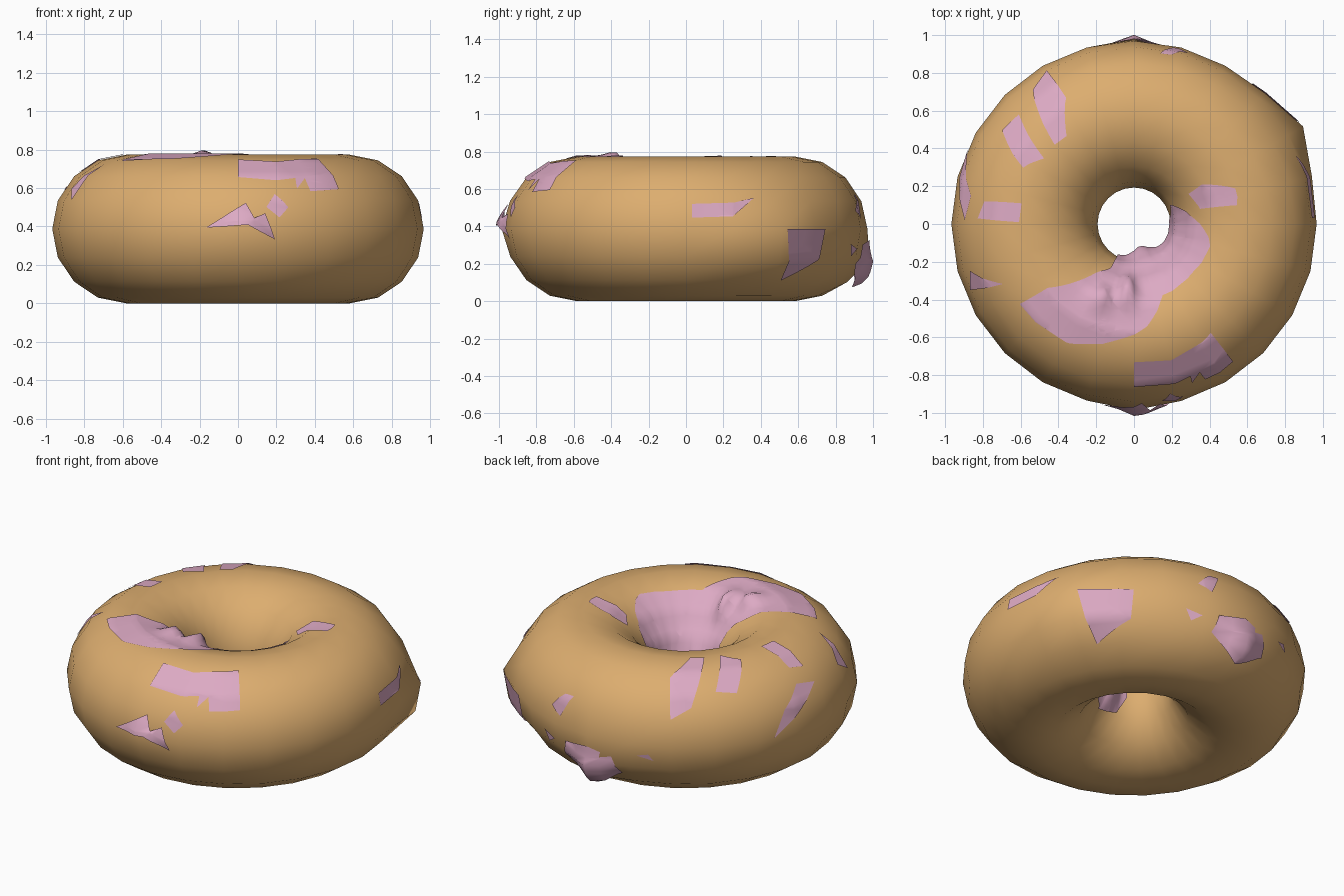
import bpy, bmesh
from math import sin, cos, acos, atan2, hypot, radians, degrees, exp, floor
from mathutils import Vector

if "Cube" in bpy.data.objects:
    bpy.data.objects.remove(bpy.data.objects["Cube"])

R, T, ZC = 0.58, 0.387, 0.387      # ring radius, tube radius, centre height
NU, NV = 24, 16                    # segments around ring / around tube
DU, DV = 360 / NU, 360 / NV

# lumps as (u, v, height, u width, v width); u = round the ring, v = round the tube
DOUGH_LUMPS = [(31, -12, 0.09, 11, 22), (90, -27, 0.05, 9, 16), (-88, 2, 0.02, 9, 16)]
ICING_LUMPS = [(91, -36, 0.06, 6, 12), (-88, 5, 0.035, 6, 10),
               (-114, 112, 0.05, 7, 11), (-96, 124, 0.075, 7, 12),
               (-75, 182, 0.065, 26, 22)]


def wrap(a):
    return (a + 180) % 360 - 180


def lift(u, v, lumps):
    return sum(h * exp(-(wrap(u - a) / wu) ** 2 - (wrap(v - b) / wv) ** 2)
               for a, b, h, wu, wv in lumps)


def normal(u, v):
    u, v = radians(u), radians(v)
    return Vector((cos(u) * cos(v), sin(u) * cos(v), sin(v)))


def ring_point(i, j):
    u, v = i * DU, j * DV
    centre = Vector((R * cos(radians(u)), R * sin(radians(u)), ZC))
    return centre + normal(u, v) * (T + lift(u, v, DOUGH_LUMPS))


def on_dough(u, v):
    """Point lying on the faceted dough surface."""
    i, j = floor(u / DU), floor(v / DV)
    s, t = u / DU - i, v / DV - j
    low = ring_point(i, j).lerp(ring_point(i + 1, j), s)
    high = ring_point(i, j + 1).lerp(ring_point(i + 1, j + 1), s)
    return low.lerp(high, t)


def material(name, rgb):
    m = bpy.data.materials.new(name)
    m.diffuse_color = (*rgb, 1)
    m.use_nodes = True
    m.node_tree.nodes["Principled BSDF"].inputs["Base Color"].default_value = m.diffuse_color
    return m


def finish(bm, name, mat):
    for f in bm.faces:
        f.smooth = True
    mesh = bpy.data.meshes.new(name)
    bm.to_mesh(mesh)
    bm.free()
    mesh.materials.append(mat)
    ob = bpy.data.objects.new(name, mesh)
    bpy.context.collection.objects.link(ob)
    return ob


def top_uv(x, y):
    """Ring angles of a point seen from above."""
    c = max(-1, min(1, (hypot(x, y) - R) / T))
    return degrees(atan2(y, x)), degrees(acos(c))


def icing(name, outline):
    """Flat outline in angle space, cut along the dough facets and wrapped on."""
    bm = bmesh.new()
    bm.faces.new([bm.verts.new((u, v, 0)) for u, v in outline])
    bmesh.ops.triangulate(bm, faces=bm.faces[:])
    for axis, step in ((0, DU / 3), (1, DV / 4)):
        vals = [p[axis] for p in outline]
        for k in range(floor(min(vals) / step) + 1, floor(max(vals) / step) + 1):
            co, no = Vector((0, 0, 0)), Vector((0, 0, 0))
            co[axis], no[axis] = k * step, 1
            bmesh.ops.bisect_plane(bm, geom=bm.verts[:] + bm.edges[:] + bm.faces[:],
                                   plane_co=co, plane_no=no)
    bm.normal_update()
    for f in bm.faces:
        if f.normal.z < 0:
            f.normal_flip()
    for p in bm.verts:
        u, v = p.co.x, p.co.y
        p.co = on_dough(u, v) + normal(u, v) * (0.006 + lift(u, v, ICING_LUMPS))
    bm.normal_update()
    finish(bm, name, PINK)


TAN = material("dough", (0.72, 0.42, 0.16))
PINK = material("icing", (0.72, 0.40, 0.55))

# dough ring
bm = bmesh.new()
g = [[bm.verts.new(ring_point(i, j)) for j in range(NV)] for i in range(NU)]
for i in range(NU):
    for j in range(NV):
        a, b = (i + 1) % NU, (j + 1) % NV
        bm.faces.new((g[i][j], g[a][j], g[a][b], g[i][b]))
bm.normal_update()
finish(bm, "dough_ring", TAN)

# large icing spill running into the hole
icing("icing_spill", [
    (-145, 65), (-118, 69), (-115.7, 84), (-107.7, 98), (-91, 94), (-83, 94),
    (-68, 116), (-42, 117), (-17, 114), (-10, 117), (12, 138), (28, 157),
    (5, 180), (-25, 192), (-60, 205), (-100, 200), (-118, 185), (-118, 145),
    (-120, 127), (-128, 130), (-143.5, 91)])

# icing patches outlined from above
TOP = {
    "icing_front": [(0, -.73), (.2, -.72), (.41, -.58), (.48, -.67), (.53, -.735),
                    (.38, -.83), (.35, -.79), (.31, -.85), (.3, -.81), (.2, -.85), (0, -.86)],
    "icing_right": [(.29, .16), (.36, .21), (.54, .19), (.55, .1), (.35, .08)],
    "icing_back_left_a": [(-.46, .81), (-.54, .72), (-.42, .42), (-.36, .47), (-.36, .67)],
    "icing_back_left_b": [(-.61, .58), (-.7, .5), (-.59, .3), (-.48, .35)],
    "icing_left_a": [(-.8, .12), (-.6, .11), (-.61, .01), (-.83, .03)],
    "icing_left_b": [(-.87, -.35), (-.87, -.25), (-.7, -.32)],
    "icing_left_c": [(-.93, .19), (-.9, .4), (-.89, .3), (-.87, .15), (-.9, .02)],
    "icing_back": [(.14, .91), (.21, .94), (.29, .91), (.2, .9)],
}
for name, pts in TOP.items():
    icing(name, [top_uv(x, y) for x, y in pts])

# icing patches low on the sides, in ring angles
SIDE = {
    "icing_side_right": [(2, 9), (15, 10), (23, 25), (16, 21), (2, 20)],
    "icing_corner_lump": [(32, 0), (36, -44), (49, -25), (50, 0)],
    "icing_back_lump": [(80, -12), (78, -28), (90, -46), (102, -32), (99, -14), (90, -8)],
    "icing_back_dot": [(68, -12), (70, -22), (74, -16)],
    "icing_back_drop": [(108, -10), (114, -14), (112, -8)],
    "icing_front_lump": [(-100, 1), (-87, 3), (-78.5, -8), (-81.5, 12), (-85, 8), (-87.5, 20)],
    "icing_front_dot": [(-81, 17), (-77, 9), (-74, 17), (-78, 28)],
}
for name, pts in SIDE.items():
    icing(name, pts)
